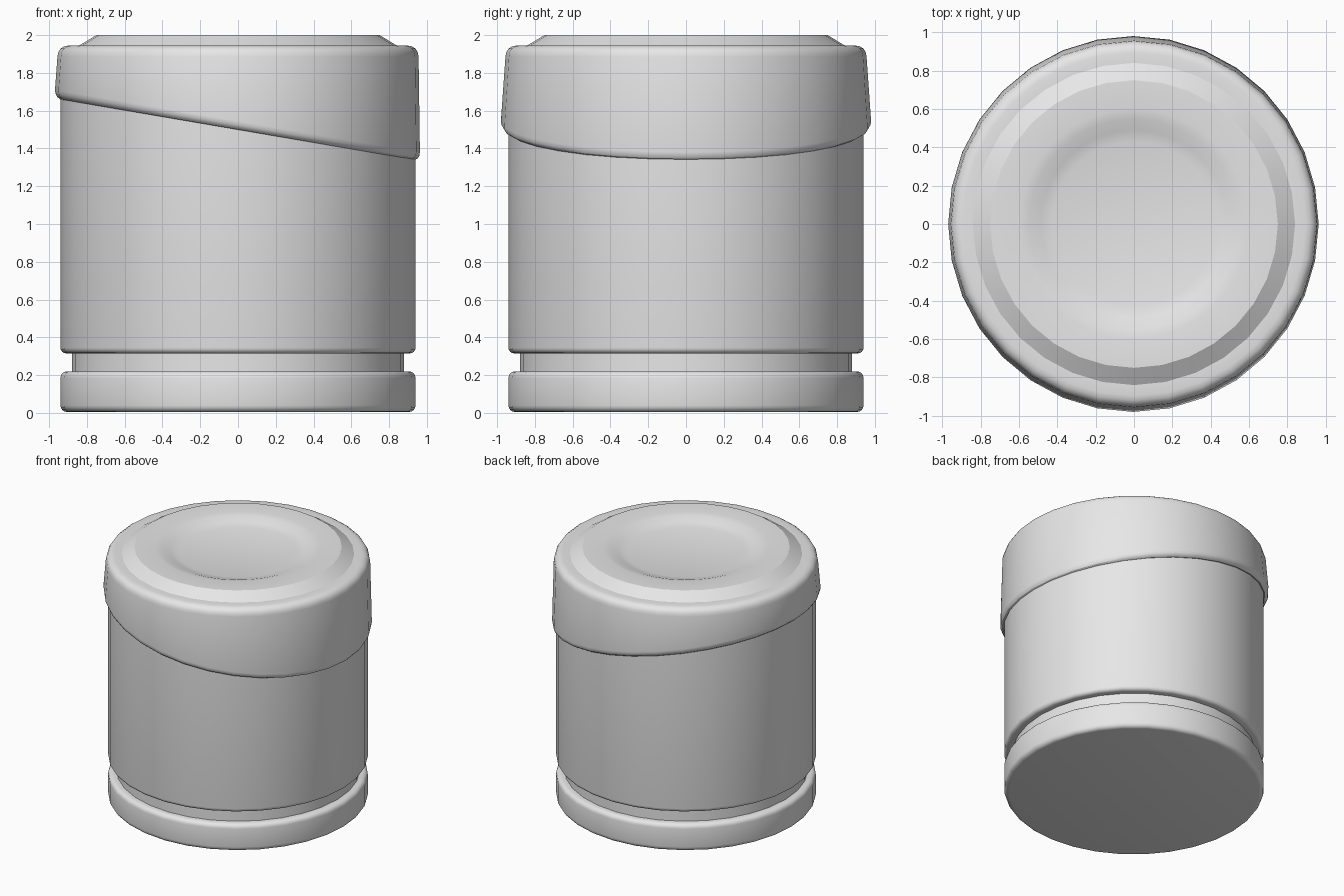
import bpy, bmesh, math

SIDES = 32
TILT = math.radians(9.7)
RIM_Z = 1.5

old = bpy.data.objects.get("Cube")
if old:
    bpy.data.objects.remove(old, do_unlink=True)

grey = bpy.data.materials.new("plain grey")
grey.use_nodes = True
colour = (0.8, 0.8, 0.8, 1)
grey.diffuse_color = colour
grey.node_tree.nodes["Principled BSDF"].inputs["Base Color"].default_value = colour


def level(r, z, a):
    return (r * math.cos(a), r * math.sin(a), z)


def tilted(r, h, a):
    # ring on the sloping plane of the lid rim; h is the height above that plane
    x = r * math.cos(a)
    return (x * math.cos(TILT) - 0.003, r * math.sin(a), RIM_Z - x * math.sin(TILT) + h)


def lathe(name, rings, cap_start=True, cap_end=True):
    """Skin a stack of rings, each given as (placing function, radius, height)."""
    bm = bmesh.new()
    loops = [[bm.verts.new(place(r, z, 2 * math.pi * i / SIDES)) for i in range(SIDES)]
             for place, r, z in rings]
    for low, high in zip(loops, loops[1:]):
        for i in range(SIDES):
            j = (i + 1) % SIDES
            bm.faces.new((low[i], low[j], high[j], high[i]))
    if cap_start:
        bm.faces.new(loops[0][::-1])
    if cap_end:
        bm.faces.new(loops[-1])
    mesh = bpy.data.meshes.new(name)
    bm.to_mesh(mesh)
    bm.free()
    mesh.materials.append(grey)
    obj = bpy.data.objects.new(name, mesh)
    bpy.context.collection.objects.link(obj)
    bpy.ops.object.select_all(action='DESELECT')
    obj.select_set(True)
    bpy.context.view_layer.objects.active = obj
    bpy.ops.object.shade_smooth_by_angle(angle=math.radians(30))
    return obj


def rounded_edge(r, z, size, up):
    """Quarter-round profile points, running upward, for a bottom or top edge."""
    pts = []
    for k in range(5):
        t = math.pi / 2 * k / 4
        dr, dz = size * (1 - math.sin(t)), size * (1 - math.cos(t))
        pts.append((level, r - dr, z - dz if up else z + dz))
    return pts[::-1] if up else pts


# foot disc, recessed neck and main body
lathe("base", rounded_edge(0.94, 0.005, 0.035, False) + rounded_edge(0.94, 0.22, 0.035, True))
lathe("neck", [(level, 0.88, 0.15), (level, 0.88, 0.38)])
lathe("body", rounded_edge(0.94, 0.315, 0.03, False) + [(level, 0.94, 1.8)])

# lid: sloping rounded rim, tapered wall, rounded shoulder, raised panel with a dished centre
rim = [(tilted, 0.92, 0.01), (tilted, 0.952, 0.0), (tilted, 0.968, 0.01),
       (tilted, 0.977, 0.025), (tilted, 0.98, 0.045)]
shoulder = [(level, 0.956, 1.885), (level, 0.952, 1.908), (level, 0.94, 1.928),
            (level, 0.92, 1.941), (level, 0.895, 1.945)]
panel = [(level, 0.84, 1.945), (level, 0.75, 2.0)]
dish = [(level, 0.6, 2.0), (level, 0.55, 1.992), (level, 0.49, 1.97), (level, 0.43, 1.955)]
lathe("lid", rim + shoulder + panel + dish, cap_start=False)
